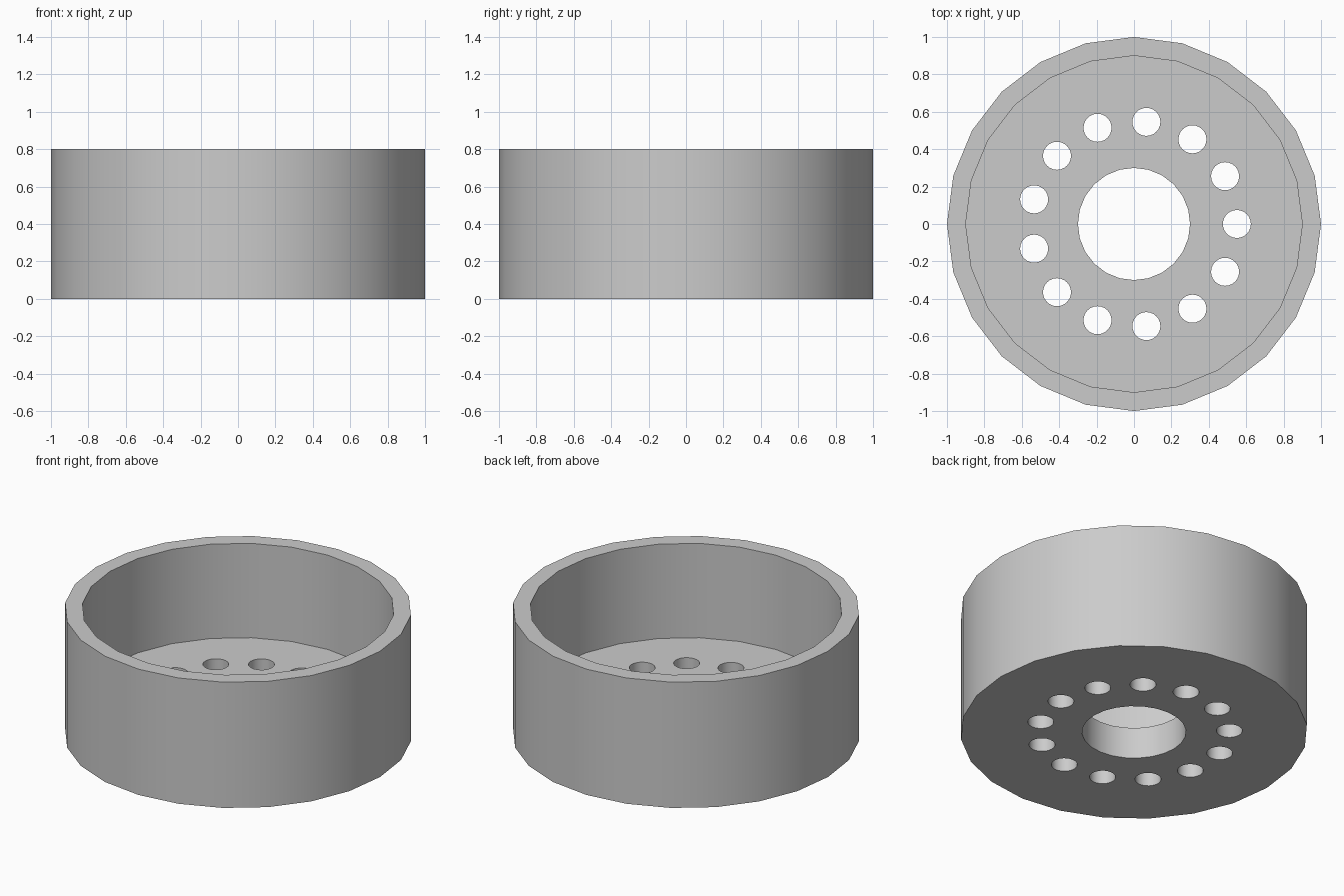
import bpy
import math

cube = bpy.data.objects.get("Cube")
if cube:
    bpy.data.objects.remove(cube, do_unlink=True)

SIDES = 24
HEIGHT = 0.8
FLOOR = 0.2
HOLES = 13


def cylinder(name, radius, bottom, top, x=0, y=0):
    bpy.ops.mesh.primitive_cylinder_add(
        vertices=SIDES, radius=radius, depth=top - bottom,
        location=(x, y, (bottom + top) / 2), rotation=(0, 0, math.pi / 2))
    obj = bpy.context.object
    obj.name = name
    return obj


def cut(target, cutter):
    """Subtract the cutter from the target and remove the cutter."""
    cutter.hide_render = True
    mod = target.modifiers.new("cut", "BOOLEAN")
    mod.operation = "DIFFERENCE"
    mod.solver = "EXACT"
    mod.object = cutter
    bpy.context.view_layer.objects.active = target
    bpy.ops.object.modifier_apply(modifier=mod.name)
    bpy.data.objects.remove(cutter, do_unlink=True)


# Round cup body
cup = cylinder("perforated_cup", 1, 0, HEIGHT)

# Open cavity above the thick floor, and the central bore
cut(cup, cylinder("cavity_cutter", 0.9, FLOOR, HEIGHT + 0.2))
cut(cup, cylinder("bore_cutter", 0.3, -0.1, FLOOR + 0.1))

# Ring of small holes through the floor
for i in range(HOLES):
    angle = math.tau * i / HOLES
    cut(cup, cylinder("hole_cutter", 0.075, -0.1, FLOOR + 0.1,
                      0.55 * math.cos(angle), 0.55 * math.sin(angle)))

# Plain grey material
color = (0.6, 0.6, 0.6, 1)
grey = bpy.data.materials.new("light_grey")
grey.use_nodes = True
grey.diffuse_color = color
for node in grey.node_tree.nodes:
    if node.type == "BSDF_PRINCIPLED":
        node.inputs["Base Color"].default_value = color
cup.data.materials.clear()
cup.data.materials.append(grey)
for face in cup.data.polygons:
    face.material_index = 0

# Smooth walls with crisp rims
bpy.ops.object.select_all(action="DESELECT")
cup.select_set(True)
bpy.context.view_layer.objects.active = cup
bpy.ops.object.shade_smooth_by_angle(angle=math.radians(30))
